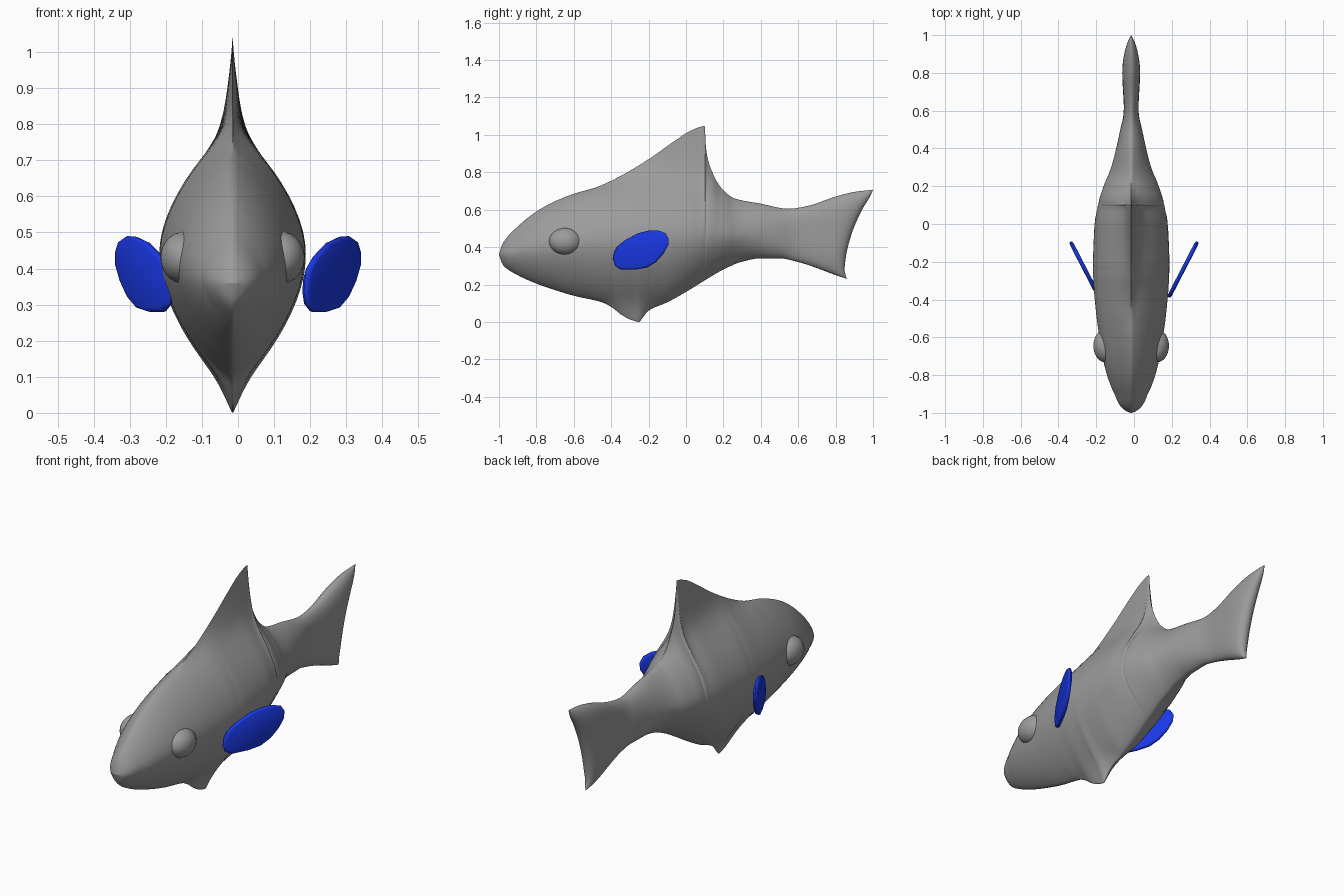
import bpy, bmesh, math
from mathutils import Vector

if "Cube" in bpy.data.objects:
    bpy.data.objects.remove(bpy.data.objects["Cube"])

CX = -0.015  # body centre line


def curve(pts):
    """Smooth monotone interpolation through (y, value) points."""
    d = [(b[1] - a[1]) / (b[0] - a[0]) for a, b in zip(pts, pts[1:])]
    m = [d[0]] + [0 if a * b <= 0 else 2 * a * b / (a + b) for a, b in zip(d, d[1:])] + [d[-1]]

    def f(x):
        x = min(max(x, pts[0][0]), pts[-1][0])
        i = 0
        while i < len(pts) - 2 and x > pts[i + 1][0]:
            i += 1
        h = pts[i + 1][0] - pts[i][0]
        t = (x - pts[i][0]) / h
        return ((2*t**3 - 3*t**2 + 1) * pts[i][1] + (t**3 - 2*t**2 + t) * h * m[i]
                + (3*t**2 - 2*t**3) * pts[i + 1][1] + (t**3 - t**2) * h * m[i + 1])
    return f


def clamp(v):
    return min(max(v, 0.0), 1.0)


def material(name, color):
    mat = bpy.data.materials.new(name)
    mat.diffuse_color = color
    mat.use_nodes = True
    mat.node_tree.nodes["Principled BSDF"].inputs["Base Color"].default_value = mat.diffuse_color
    return mat


# silhouette with fins, core without fins, half width, centre height
top = curve([(-1, .36), (-.98, .42), (-.9, .51), (-.8, .59), (-.7, .645), (-.6, .685), (-.48, .72),
             (-.35, .78), (-.2, .87), (-.05, .975), (.03, 1.025), (.1, 1.047), (.106, .94), (.12, .86),
             (.15, .78), (.19, .715), (.26, .66), (.4, .632), (.55, .605), (.65, .62), (.8, .67),
             (.9, .695), (1, .707)])
bot = curve([(-1, .36), (-.98, .305), (-.9, .25), (-.8, .205), (-.7, .17), (-.6, .14), (-.45, .105),
             (-.4, .08), (-.34, .035), (-.29, .01), (-.25, 0), (-.23, .025), (-.2, .06), (-.1, .105),
             (0, .16), (.1, .222), (.2, .28), (.3, .322), (.4, .34), (.5, .34), (.6, .32), (.7, .288),
             (.8, .25), (.86, .23)])
core_top = curve([(-.48, .72), (-.2, .765), (0, .765), (.1, .745), (.2, .695), (.26, .66), (1, .9)])
core_bot = curve([(-1, 0), (-.45, .105), (-.3, .1), (-.2, .095), (-.1, .105), (-.05, .0)])
width = curve([(-1, 0), (-.98, .047), (-.9, .092), (-.8, .131), (-.7, .156), (-.6, .172), (-.5, .187),
               (-.35, .201), (-.2, .207), (0, .2), (.1, .18), (.2, .15), (.3, .108), (.4, .08),
               (.5, .058), (.6, .038), (.7, .043), (.85, .051), (1, .051)])
mid = curve([(-1, .36), (-.6, .42), (0, .45), (.5, .47), (1, .47)])
tail_end = curve([(0, .86), (.1, .848), (.25, .855), (.5, .885), (.75, .935), (.93, .985), (1, 1)])


def half_width(y, z, zt, zb):
    ct = min(zt, core_top(y)) if -.48 < y < .26 else zt
    cb = max(zb, core_bot(y)) if -.45 < y < -.1 else zb
    c = min(max(mid(y), cb), ct)
    span = (ct - c) if z > c else (c - cb)
    q = clamp(abs(z - c) / max(span, 1e-5))
    k = clamp((y - .3) / .4)
    w = width(y) * clamp(1 - q ** (1.6 + 2.0 * k)) ** (.75 - .25 * k)
    # thin blade of the back and belly fins
    f = 0
    if z > c and zt - ct > .001:
        f = .035 * clamp((zt - ct) / .06) * clamp((zt - z) / (zt - ct)) ** 1.4
    elif z < c and cb - zb > .001:
        f = .04 * clamp((cb - zb) / .05) * clamp((z - zb) / (cb - zb))
    return math.hypot(w, f)


def make_object(name, bm, mat, angle, smooth=0):
    bmesh.ops.remove_doubles(bm, verts=bm.verts, dist=1e-5)
    for _ in range(smooth):  # relax sideways only, so the outline stays
        bmesh.ops.smooth_vert(bm, verts=bm.verts, factor=.5, use_axis_x=True)
    bmesh.ops.recalc_face_normals(bm, faces=bm.faces)
    me = bpy.data.meshes.new(name)
    bm.to_mesh(me)
    bm.free()
    ob = bpy.data.objects.new(name, me)
    bpy.context.collection.objects.link(ob)
    me.materials.append(mat)
    bpy.ops.object.select_all(action='DESELECT')
    ob.select_set(True)
    bpy.context.view_layer.objects.active = ob
    bpy.ops.object.shade_smooth_by_angle(angle=math.radians(angle))
    return ob


def loft(bm, rings):
    for a, b in zip(rings, rings[1:]):
        n = len(a)
        for i in range(n):
            bm.faces.new((a[i], a[(i + 1) % n], b[(i + 1) % n], b[i]))


grey = material("grey", (.33, .33, .33, 1))
blue = material("blue", (.01, .04, .8, 1))

# body with tail, back fin and belly fin: loft of closed sections from nose to tail
N = 36
stations = [-1 + .1 * (k / 8) ** 2 for k in range(8)]
stations += [-.9 + .0125 * k for k in range(80)]
stations += [.1 + .16 * (k / 24) ** 1.4 for k in range(24)]
stations += [.26 + .29 * k / 20 for k in range(20)]
stations += [.55 + .45 * math.sin(math.pi / 2 * k / 28) for k in range(29)]
bm = bmesh.new()
rings = []
for s in stations:
    u = clamp((s - .55) / .45)
    # tail sections bow to follow the forked end
    bow = lambda t: s if u == 0 else .55 + u * (tail_end(t) - .55)
    zt, zb = top(bow(1)), bot(bow(0))
    side = []
    for j in range(N + 1):
        t = .5 - .5 * math.cos(math.pi * j / N)
        y = bow(t)
        z = zb + (zt - zb) * t
        w = half_width(y, z, zt, zb) * math.sqrt(clamp(1 - u ** 8))
        side.append((w if 0 < j < N else 0, y, z))
    pts = [(CX + w, y, z) for w, y, z in side] + [(CX - w, y, z) for w, y, z in side[-2:0:-1]]
    rings.append([bm.verts.new(p) for p in pts])
loft(bm, rings)
make_object("body", bm, grey, 100, smooth=8)

# side fin outline (y, z)
outline = [(-.39, .335), (-.385, .37), (-.37, .40), (-.33, .435), (-.26, .473), (-.2, .488), (-.15, .49),
           (-.11, .475), (-.093, .445), (-.095, .41), (-.12, .365), (-.16, .32), (-.21, .29),
           (-.27, .28), (-.35, .28), (-.38, .30)]

for label, sx in (("right", 1), ("left", -1)):
    # eyes
    bpy.ops.mesh.primitive_uv_sphere_add(segments=32, ring_count=16, location=(CX + sx * .135, -.645, .43))
    eye = bpy.context.object
    eye.name = label + "_eye"
    eye.scale = (.065, .088, .072)
    eye.data.materials.append(grey)
    bpy.ops.object.shade_smooth()

    # swept-back side fins with softened rims
    bm = bmesh.new()
    slope = .155 / .30
    normal = Vector((1, -slope, 0)).normalized()
    centre = Vector((.183 + .15 * slope, -.24, .385))
    rings = []
    for scale, off in ((.9, -.011), (.97, -.008), (1, 0), (.97, .008), (.9, .011)):
        ring = []
        for y, z in outline:
            p = Vector((.183 + (y + .39) * slope, y, z))
            p = centre + (p - centre) * scale + normal * off
            ring.append(bm.verts.new((p.x * sx, p.y, p.z)))
        rings.append(ring)
    loft(bm, rings)
    bm.faces.new(rings[0])
    bm.faces.new(rings[-1])
    make_object(label + "_side_fin", bm, blue, 50)
